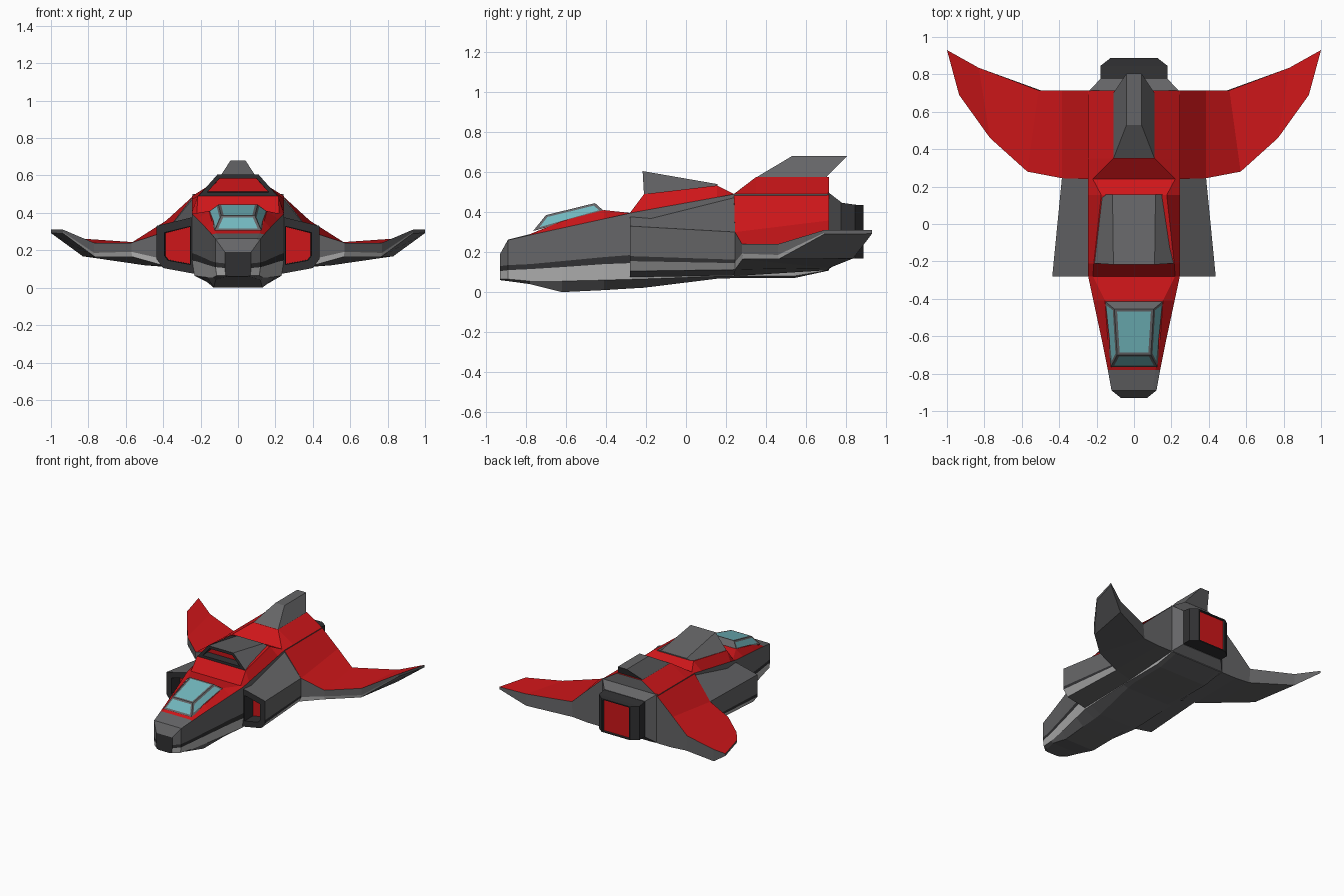
import bpy, bmesh
from mathutils import Vector

if "Cube" in bpy.data.objects:
    bpy.data.objects.remove(bpy.data.objects["Cube"])

PALETTE = {"grey": (.13, .13, .135), "dark": (.03, .03, .032), "light": (.45, .45, .45),
           "red": (.62, .008, .01), "glass": (.17, .48, .52)}
NAMES = list(PALETTE)
MATS = []
for n, c in PALETTE.items():
    m = bpy.data.materials.new(n)
    m.diffuse_color = (*c, 1)
    m.use_nodes = True
    m.node_tree.nodes["Principled BSDF"].inputs["Base Color"].default_value = m.diffuse_color
    MATS.append(m)


def loft(name, rings, strip, caps=("grey", "grey"), mirror=False, edit=None):
    """Skin closed rings; strip(ring, side) names the colour of each face."""
    bm = bmesh.new()
    vs = [[bm.verts.new(p) for p in r] for r in rings]
    n = len(rings[0])
    for k in range(len(rings) - 1):
        for i in range(n):
            j = (i + 1) % n
            f = bm.faces.new((vs[k][i], vs[k][j], vs[k + 1][j], vs[k + 1][i]))
            f.material_index = NAMES.index(strip(k, i))
    ends = []
    for ring, c in zip((vs[0], vs[-1]), caps):
        f = bm.faces.new(ring)
        f.material_index = NAMES.index(c)
        ends.append(f)
    bmesh.ops.recalc_face_normals(bm, faces=bm.faces)
    if edit:
        edit(bm, ends)
    me = bpy.data.meshes.new(name)
    bm.to_mesh(me)
    bm.free()
    for m in MATS:
        me.materials.append(m)
    ob = bpy.data.objects.new(name, me)
    bpy.context.collection.objects.link(ob)
    if mirror:
        ob.modifiers.new("mirror", "MIRROR")
    return ob


def panel(bm, face, rim, depth, colour):
    """Frame a face, then sink a coloured panel into it."""
    bmesh.ops.inset_individual(bm, faces=[face], thickness=rim, use_even_offset=True)
    if depth:
        r = bmesh.ops.inset_individual(bm, faces=[face], thickness=.004, depth=-depth)
        for f in r["faces"]:
            f.material_index = NAMES.index("dark")
    face.material_index = NAMES.index(colour)


def both(half):
    """Right half outline plus its mirror image."""
    return half + [(-x, y, z) for x, y, z in reversed(half)]


# fuselage: y, keel w z, chine z, stripe z z, shoulder w z, deck w z
ROWS = [(-.93, .05, .06, .065, .105, .13, .07, .19, .05, .19),
        (-.89, .08, .055, .065, .11, .135, .12, .26, .10, .262),
        (-.78, .12, .04, .055, .115, .14, .14, .285, .115, .29),
        (-.62, .13, 0, .055, .125, .155, .172, .32, .14, .355),
        (-.41, .14, .01, .06, .14, .175, .217, .366, .155, .41),
        (-.28, .14, .018, .064, .145, .185, .245, .395, .22, .396),
        (-.21, .145, .022, .066, .145, .185, .245, .408, .215, .49),
        (.155, .19, .067, .08, .14, .165, .245, .474, .175, .533),
        (.24, .2, .07, .08, .14, .16, .245, .49, .22, .491),
        (.35, .2, .07, .08, .14, .16, .245, .49, .11, .575),
        (.54, .2, .07, .08, .14, .16, .245, .49, .11, .575),
        (.715, .2, .108, .11, .14, .16, .245, .49, .11, .575)]
rings = [both([(b, y, zb), (s * .95, y, zl), (s, y, zm), (s, y, zd), (s, y, zs), (t, y, zt)])
         for y, b, zb, zl, zm, zd, s, zs, t, zt in ROWS]
SIDE = ["grey", "light", "dark", "grey", "red", "red"]


def hull_colour(k, i):
    c = "grey" if i == 11 else SIDE[i if i < 6 else 10 - i]
    return "grey" if c == "red" and k < 2 else c


loft("fuselage", rings, hull_colour, ("dark", "grey"))

# canopy with framed glass
canopy = [both([(.125, -.765, .305), (.158, -.41, .405)]),
          both([(.09, -.70, .385), (.105, -.455, .445)])]


def glaze(bm, ends):
    for f in list(bm.faces):
        if f is not ends[0] and f.normal.y < .5:
            panel(bm, f, .014, 0, "glass")


loft("canopy", canopy, lambda k, i: "grey", edit=glaze)

# dorsal air scoop
scoop = [both([(.213, -.21, .488), (.11, -.217, .605)]),
         both([(.173, .157, .528), (.115, .157, .54)])]
loft("dorsal_scoop", scoop, lambda k, i: "grey", ("dark", "grey"),
     edit=lambda bm, e: panel(bm, e[0], .022, .06, "red"))

# side pods with recessed intakes
pod = [[(x, -.28, z) for x, z in ((.21, .385), (.437, .33), (.437, .18), (.437, .155), (.40, .105), (.21, .07))],
       [(x, .25, z) for x, z in ((.235, .487), (.385, .30), (.385, .162), (.385, .145), (.37, .112), (.21, .08))]]
POD = ["grey", "grey", "dark", "light", "grey", "grey"]
loft("intake_pod", pod, lambda k, i: POD[i], ("dark", "grey"), True,
     lambda bm, e: panel(bm, e[0], .045, .1, "red"))

# wings: stations of trailing top, leading top, stripe, leading bottom, trailing bottom
wing = [[(.24, .715, .49), (.24, .24, .49), (.24, .24, .15), (.24, .24, .08), (.24, .715, .11)],
        [(.385, .715, .358), (.386, .245, .30), (.386, .245, .15), (.38, .245, .113), (.37, .715, .11)],
        [(.51, .715, .24), (.57, .28, .24), (.57, .28, .192), (.565, .283, .165), (.50, .715, .12)],
        [(.83, .835, .262), (.77, .46, .24), (.77, .46, .186), (.765, .463, .165), (.83, .835, .168)],
        [(1, .93, .31), (.935, .69, .31), (.935, .69, .296), (.934, .691, .29), (1, .93, .292)]]
WING = ["red", "grey", "light", "grey", "grey"]
loft("wing", wing, lambda k, i: WING[i], mirror=True)

# tail fin
fin = [both([(.11, .35, .573), (.11, .70, .573)]), both([(.04, .53, .68), (.04, .805, .68)])]
loft("tail_fin", fin, lambda k, i: "grey")

# engine housing and nozzle


def slab(y, w, lo, hi):
    return both([(w, y, lo), (w, y, hi)])


loft("engine_housing", [slab(.71, .243, .11, .50), slab(.775, .18, .165, .45)], lambda k, i: "grey")
loft("engine_nozzle", [slab(.77, .18, .168, .448), slab(.845, .18, .168, .437), slab(.888, .125, .168, .435)],
     lambda k, i: "dark", ("dark", "dark"), edit=lambda bm, e: panel(bm, e[1], .008, .012, "red"))
